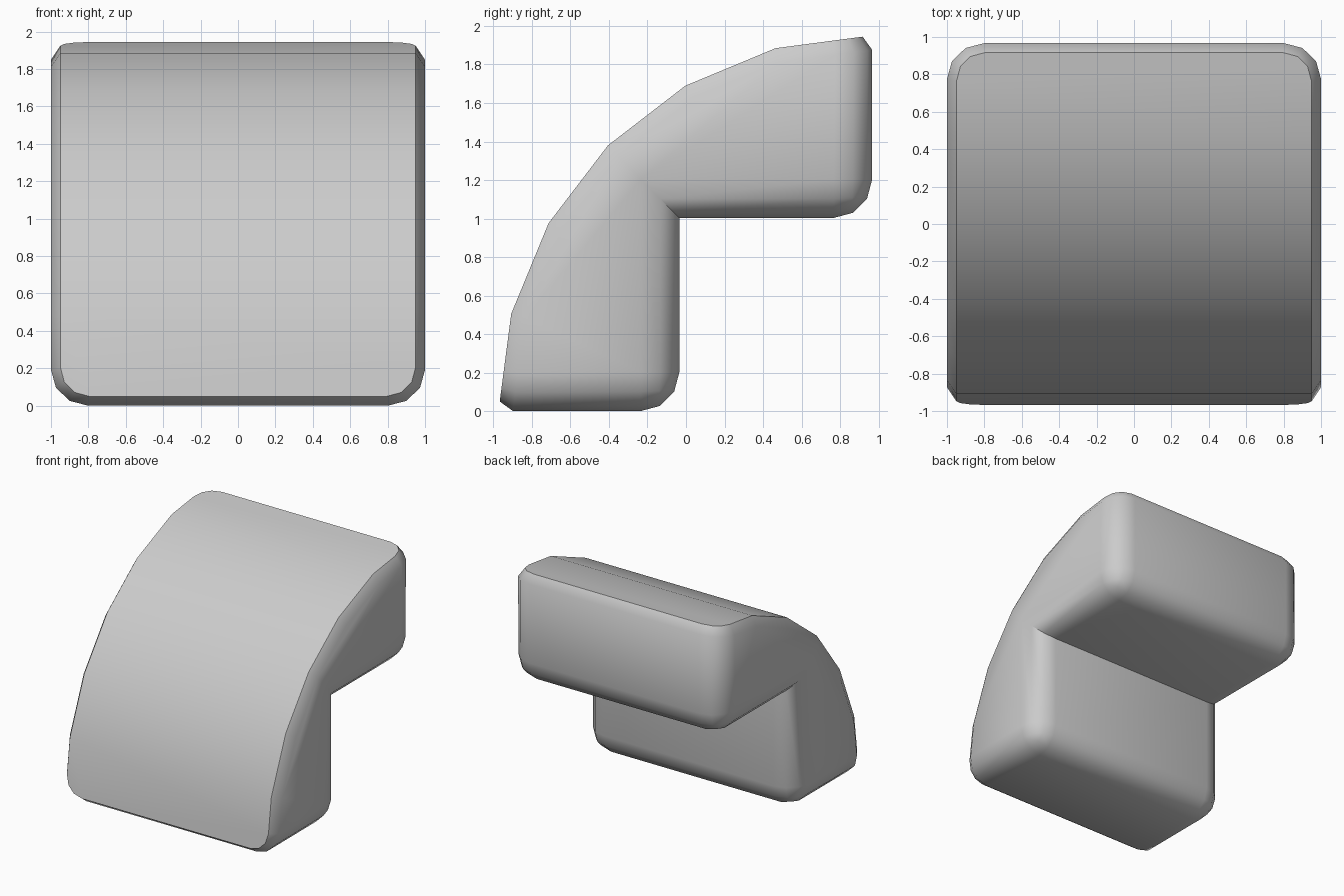
import bpy, bmesh
from math import sin, cos, radians
from mathutils import Vector

if "Cube" in bpy.data.objects:
    bpy.data.objects.remove(bpy.data.objects["Cube"])

END_Y, RY, RZ = 0.967, 1.941, 1.951   # arc axis position and radii
NOTCH_Y, NOTCH_Z = -0.035, 1.003

# Side profile: six-step quarter arc, then the square notch
profile = [(END_Y - RY * cos(radians(a)), RZ * sin(radians(a))) for a in range(0, 91, 15)]
profile += [(END_Y, NOTCH_Z), (NOTCH_Y, NOTCH_Z), (NOTCH_Y, 0)]

bm = bmesh.new()
base = bm.faces.new([bm.verts.new((-1, y, z)) for y, z in profile])
ext = bmesh.ops.extrude_face_region(bm, geom=[base])
bmesh.ops.translate(bm, vec=(2, 0, 0),
                    verts=[g for g in ext["geom"] if isinstance(g, bmesh.types.BMVert)])
bmesh.ops.recalc_face_normals(bm, faces=bm.faces)
bm.normal_update()


def is_arc(f):
    n = f.normal
    return abs(n.x) < 0.01 and n.y < -0.05 and n.z > 0.05


# Round every convex edge that does not border the arc
edges = [e for e in bm.edges if e.is_convex and not any(is_arc(f) for f in e.link_faces)]
bmesh.ops.bevel(bm, geom=edges, offset=0.2, offset_type='OFFSET', segments=3,
                profile=0.5, affect='EDGES', clamp_overlap=False)
bm.normal_update()

# Chamfer around the arc: inset it, then slide the old rim toward the axis
arc = [f for f in bm.faces if is_arc(f)]
rim = bmesh.ops.inset_region(bm, faces=arc, thickness=0.05, depth=0,
                             use_even_offset=True, use_boundary=True)["faces"]
rim_set = set(rim)
arc_set = {f for f in bm.faces if is_arc(f)} - rim_set
for v in {v for f in rim for v in f.verts}:
    if not any(f in arc_set for f in v.link_faces):
        radial = Vector((0, v.co.y - END_Y, v.co.z)).normalized()
        v.co -= radial * 0.075

bmesh.ops.recalc_face_normals(bm, faces=bm.faces)
mesh = bpy.data.meshes.new("curved_corner_block")
bm.to_mesh(mesh)
bm.free()

block = bpy.data.objects.new("curved_corner_block", mesh)
bpy.context.collection.objects.link(block)
bpy.context.view_layer.objects.active = block
block.select_set(True)
bpy.ops.object.shade_smooth_by_angle(angle=radians(42))
